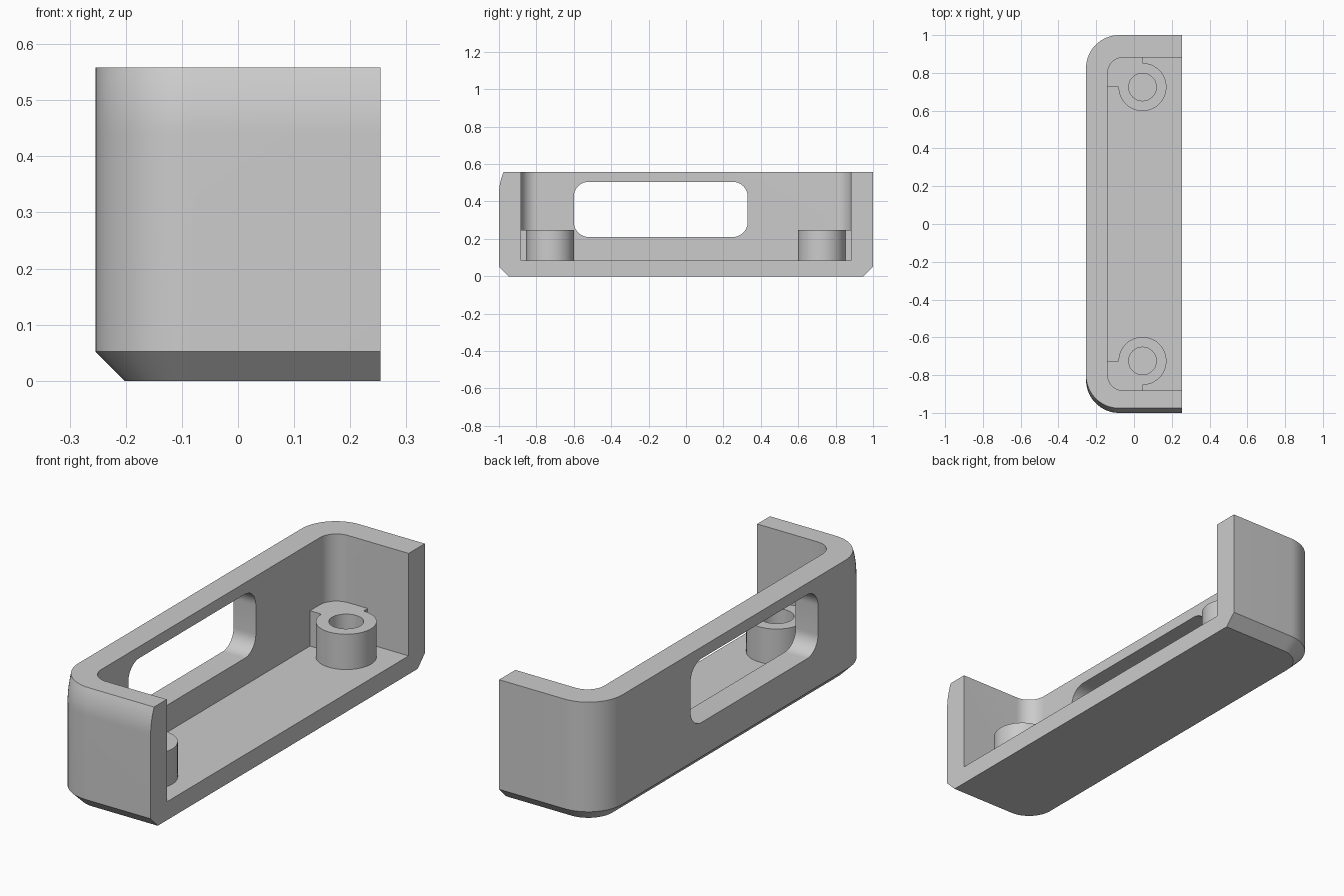
import bpy, bmesh
from math import sin, cos, pi
from mathutils import Matrix

cube = bpy.data.objects.get("Cube")
if cube:
    bpy.data.objects.remove(cube, do_unlink=True)

grey = bpy.data.materials.new("light grey")
grey.use_nodes = True
COLOUR = (0.6, 0.6, 0.6, 1)
grey.diffuse_color = COLOUR
grey.node_tree.nodes["Principled BSDF"].inputs["Base Color"].default_value = COLOUR

W, H = 0.254, 0.558                # half width, height
FLOOR, INNER_X, INNER_Y = 0.085, -0.14, 0.882
CHAMFER, CORNER = 0.052, 0.175


def arc(cx, cy, r, a0, a1, n):
    """Points on an arc, angles in quarter turns."""
    return [(cx + r * cos((a0 + (a1 - a0) * i / n) * pi / 2),
             cy + r * sin((a0 + (a1 - a0) * i / n) * pi / 2)) for i in range(n + 1)]


def u_outline(x0, x1, y, r):
    """Rectangle with its two -x corners rounded."""
    return ([(x1, -y), (x1, y)] + arc(x0 + r, y - r, r, 1, 2, 16)
            + arc(x0 + r, -y + r, r, 2, 3, 16))


def loft(name, rings, matrix=None):
    """Closed solid through rings of (x, y, z) points."""
    bm = bmesh.new()
    loops = [[bm.verts.new(p) for p in ring] for ring in rings]
    n = len(loops[0])
    for a, b in zip(loops, loops[1:]):
        for i in range(n):
            j = (i + 1) % n
            bm.faces.new((a[i], a[j], b[j], b[i]))
    bm.faces.new(loops[0][::-1])
    bm.faces.new(loops[-1])
    if matrix:
        bm.transform(matrix)
    bmesh.ops.recalc_face_normals(bm, faces=bm.faces)
    mesh = bpy.data.meshes.new(name)
    bm.to_mesh(mesh)
    bm.free()
    mesh.materials.append(grey)
    obj = bpy.data.objects.new(name, mesh)
    bpy.context.collection.objects.link(obj)
    return obj


def prism(name, outline, z0, z1, matrix=None):
    return loft(name, [[(x, y, z) for x, y in outline] for z in (z0, z1)], matrix)


def combine(target, tool, operation):
    """Apply a boolean and remove its tool."""
    mod = target.modifiers.new(operation.lower(), 'BOOLEAN')
    mod.operation, mod.solver, mod.object = operation, 'EXACT', tool
    tool.hide_render = True
    bpy.context.view_layer.objects.active = target
    bpy.ops.object.modifier_apply(modifier=mod.name)
    bpy.data.objects.remove(tool, do_unlink=True)


# Outer shell: chamfered foot, front end curving inward at the top
full = u_outline(-W, W, 1, CORNER)
rings = [[(x, y, 0) for x, y in
          u_outline(-W + CHAMFER, W, 1 - CHAMFER, CORNER - CHAMFER)]]
rings.append([(x, y, CHAMFER) for x, y in full])
STEPS, BEND = 8, 0.44
for k in range(STEPS + 1):
    t = k / STEPS
    rings.append([(x, y + (0.025 * t * t if y < 0 else 0), BEND + (H - BEND) * t)
                  for x, y in full])
tray = loft("tray", rings)

# Cavity, open at the top and on the +x side
combine(tray, prism("cavity_cutter", u_outline(INNER_X, W + 0.1, INNER_Y, 0.085),
                    FLOOR, H + 0.1), 'DIFFERENCE')

# Rounded window through the long wall
r, y0, y1, z0, z1 = 0.08, -0.6, 0.33, 0.21, 0.505
window = (arc(y1 - r, z1 - r, r, 0, 1, 10) + arc(y0 + r, z1 - r, r, 1, 2, 10)
          + arc(y0 + r, z0 + r, r, 2, 3, 10) + arc(y1 - r, z0 + r, r, 3, 4, 10))
to_yz = Matrix(((0, 0, 1, 0), (1, 0, 0, 0), (0, 1, 0, 0), (0, 0, 0, 1)))
combine(tray, prism("window_cutter", window, -0.4, -0.1, to_yz), 'DIFFERENCE')

# Screw bosses, each filled into its corner, with a blind hole
BX, BY, BOSS_R, HOLE_R, BOSS_TOP = 0.045, 0.725, 0.127, 0.073, 0.248
wall_x, wall_y = INNER_X - 0.03, INNER_Y + 0.03
for side in (1, -1):
    outline = arc(BX, BY, BOSS_R, -2, 1, 48) + [(BX, wall_y), (wall_x, wall_y), (wall_x, BY)]
    flip = Matrix.Diagonal((1, side, 1, 1))
    combine(tray, prism("boss", outline, FLOOR - 0.02, BOSS_TOP, flip), 'UNION')
    hole = arc(BX, BY, HOLE_R, 0, 4, 40)[:-1]
    combine(tray, prism("hole_cutter", hole, FLOOR, BOSS_TOP + 0.1, flip), 'DIFFERENCE')

# Smooth curves, sharp edges
bpy.ops.object.select_all(action='DESELECT')
tray.select_set(True)
bpy.context.view_layer.objects.active = tray
bpy.ops.object.shade_smooth_by_angle(angle=pi / 6)
